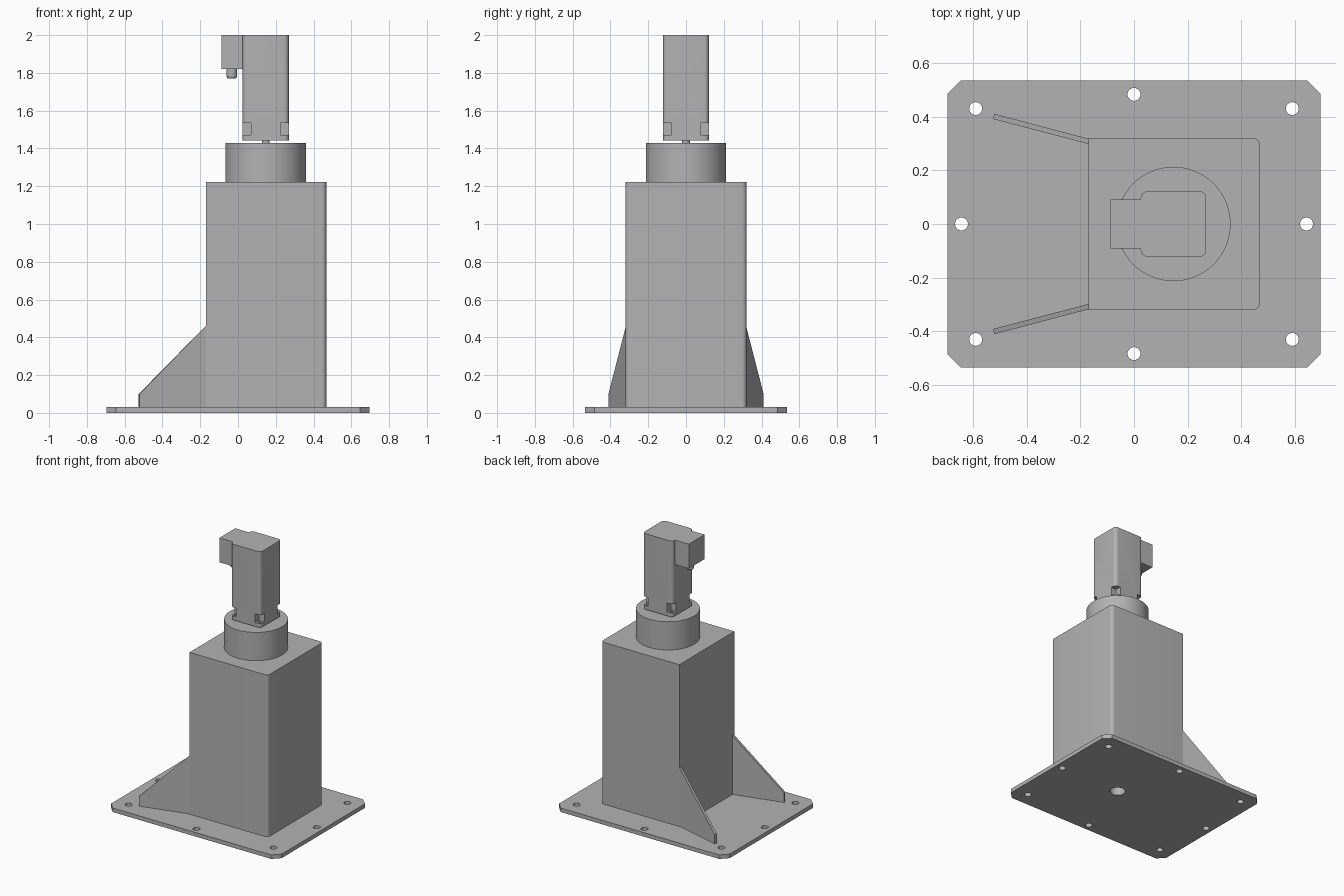
import bpy, bmesh, math
from mathutils import Matrix, Vector

cube = bpy.data.objects.get("Cube")
if cube:
    bpy.data.objects.remove(cube, do_unlink=True)

grey = bpy.data.materials.new("machine grey")
grey.use_nodes = True
grey.diffuse_color = (0.45, 0.45, 0.45, 1)
grey.node_tree.nodes["Principled BSDF"].inputs["Base Color"].default_value = grey.diffuse_color

AXIS_X = 0.147   # shared centre line of tower bore, collar and motor


def make(name, bm):
    bmesh.ops.recalc_face_normals(bm, faces=bm.faces)
    mesh = bpy.data.meshes.new(name)
    bm.to_mesh(mesh)
    bm.free()
    ob = bpy.data.objects.new(name, mesh)
    bpy.context.collection.objects.link(ob)
    mesh.materials.append(grey)
    return ob


def add_box(bm, x, y, z):
    size = Matrix.Diagonal((x[1] - x[0], y[1] - y[0], z[1] - z[0], 1))
    centre = Vector((sum(x) / 2, sum(y) / 2, sum(z) / 2))
    return bmesh.ops.create_cube(bm, size=1, matrix=Matrix.Translation(centre) @ size)["verts"]


def add_cyl(bm, x, y, z, r, sides=32, r_low=None):
    bmesh.ops.create_cone(bm, cap_ends=True, segments=sides,
                          radius1=r_low or r, radius2=r, depth=z[1] - z[0],
                          matrix=Matrix.Translation((x, y, sum(z) / 2)))


def box(name, x, y, z, round_r=0, steps=1, right_only=False):
    """Box whose vertical edges may be chamfered or rounded."""
    bm = bmesh.new()
    add_box(bm, x, y, z)
    if round_r:
        edges = [e for e in bm.edges
                 if abs(e.verts[0].co.z - e.verts[1].co.z) > 1e-4
                 and (not right_only or e.verts[0].co.x > sum(x) / 2)]
        bmesh.ops.bevel(bm, geom=edges, offset=round_r, segments=steps,
                        profile=0.5, affect='EDGES')
    return make(name, bm)


def cylinder(name, x, y, z, r, sides=32, r_low=None):
    bm = bmesh.new()
    add_cyl(bm, x, y, z, r, sides, r_low)
    return make(name, bm)


def activate(ob):
    bpy.ops.object.select_all(action='DESELECT')
    ob.select_set(True)
    bpy.context.view_layer.objects.active = ob


def cut(ob, bm):
    """Subtract the solids in bm from the object."""
    cutter = make("cutter", bm)
    cutter.hide_render = True
    mod = ob.modifiers.new("cut", 'BOOLEAN')
    mod.operation, mod.solver, mod.object = 'DIFFERENCE', 'EXACT', cutter
    activate(ob)
    bpy.ops.object.modifier_apply(modifier=mod.name)
    bpy.data.objects.remove(cutter, do_unlink=True)


parts = []

# Base plate with chamfered corners, bolt holes and a centre bore
base = box("base_plate", (-0.695, 0.695), (-0.535, 0.535), (0, 0.03), 0.05)
holes = bmesh.new()
spots = [(sx * 0.59, sy * 0.43) for sx in (-1, 1) for sy in (-1, 1)]
spots += [(0, 0.483), (0, -0.483), (0.643, 0), (-0.643, 0)]
for hx, hy in spots:
    add_cyl(holes, hx, hy, (-0.1, 0.1), 0.024)
add_cyl(holes, AXIS_X, 0, (-0.1, 0.1), 0.053)
cut(base, holes)
parts.append(base)

# Tower column, rounded on one side, with the bore continuing into it
tower = box("tower", (-0.17, 0.468), (-0.321, 0.321), (0.03, 1.222), 0.025, 6, True)
bore = bmesh.new()
add_cyl(bore, AXIS_X, 0, (-0.1, 0.4), 0.053)
cut(tower, bore)
parts.append(tower)

# Slanted gusset plates
for side, label in ((1, "left"), (-1, "right")):
    bm = bmesh.new()
    inner, outer = Vector((-0.17, 0.308, 0)), Vector((-0.523, 0.401, 0))
    along = (outer - inner).normalized()
    across = Vector((-along.y, along.x, 0)) * 0.01
    rings = []
    for s in (-1, 1):
        pts = [(inner, 0.03), (outer, 0.03), (outer, 0.10), (inner, 0.462)]
        ring = []
        for p, z in pts:
            q = p + across * s
            if p is inner:
                q.x = inner.x
            ring.append(bm.verts.new((q.x, q.y * side, z)))
        rings.append(ring)
        bm.faces.new(ring)
    for i in range(4):
        j = (i + 1) % 4
        bm.faces.new((rings[0][i], rings[0][j], rings[1][j], rings[1][i]))
    parts.append(make(label + "_gusset", bm))

# Round collar and motor shaft
parts.append(cylinder("collar", AXIS_X, 0, (1.222, 1.43), 0.213, 64))
parts.append(cylinder("motor_shaft", AXIS_X, 0, (1.43, 1.45), 0.02))

# Motor body with notched bolt corners
half = 0.122
motor = box("motor_body", (AXIS_X - half, AXIS_X + half), (-half, half),
            (1.442, 2.0), 0.025, 6)
bm = bmesh.new()
for sx in (-1, 1):
    for sy in (-1, 1):
        xs = sorted((AXIS_X + sx * 0.078, AXIS_X + sx * 0.2))
        ys = sorted((sy * 0.078, sy * 0.2))
        add_box(bm, xs, ys, (1.47, 1.535))
cut(motor, bm)
bm = bmesh.new()
for sx in (-1, 1):
    for sy in (-1, 1):
        add_cyl(bm, AXIS_X + sx * 0.098, sy * 0.098, (1.4, 1.5), 0.011, 16)
cut(motor, bm)
parts.append(motor)

# Connector block and cable plug
parts.append(box("connector_block", (-0.087, AXIS_X - half + 0.005), (-0.092, 0.092), (1.82, 2.0)))
parts.append(cylinder("cable_plug", -0.033, 0, (1.78, 1.82), 0.028))
parts.append(cylinder("plug_tip", -0.033, 0, (1.77, 1.78), 0.028, 32, 0.022))

for ob in parts:
    activate(ob)
    bpy.ops.object.shade_smooth_by_angle(angle=math.radians(30))
